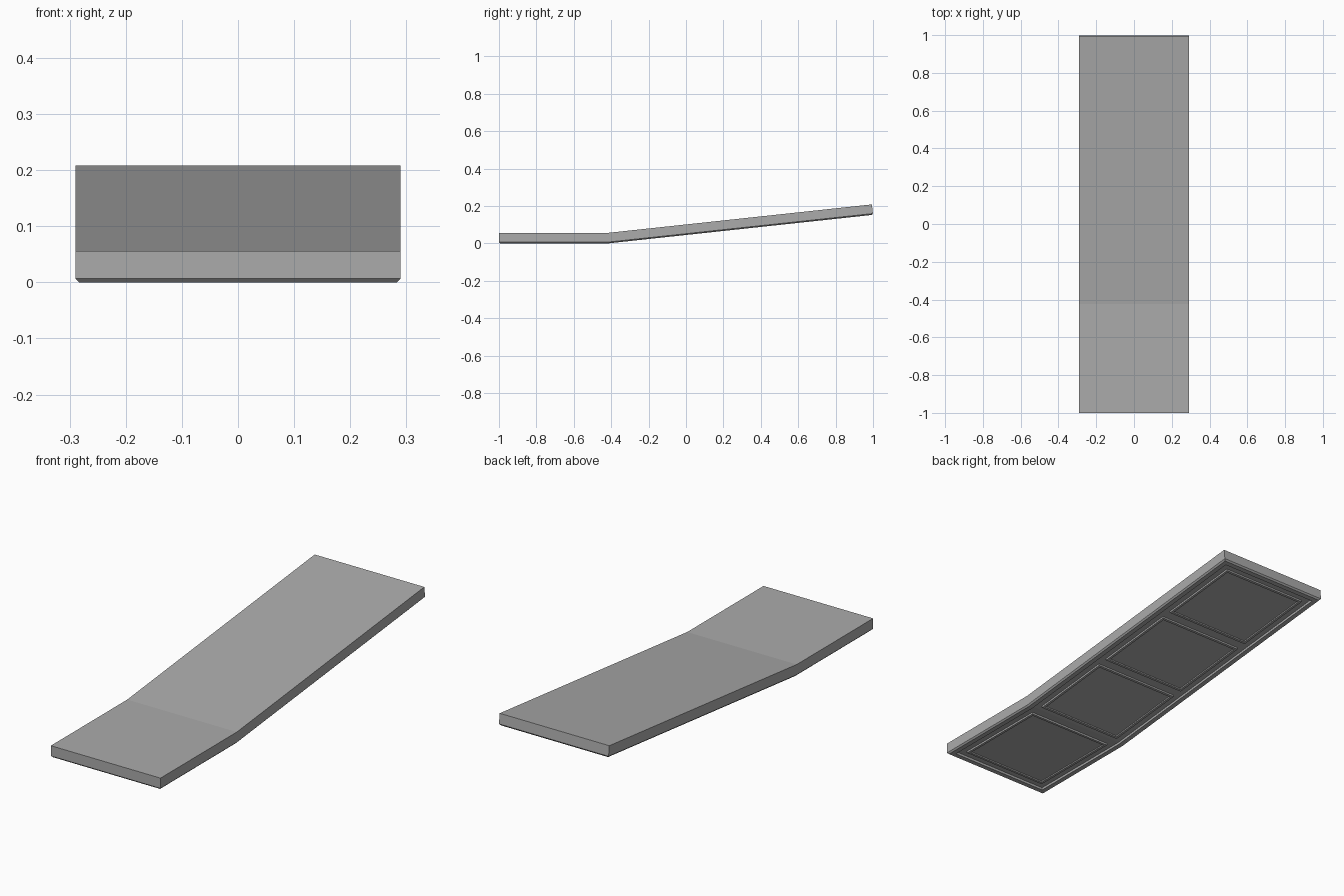
import bpy, bmesh
from mathutils import Vector
from math import atan2, cos, sin, tan

if "Cube" in bpy.data.objects:
    bpy.data.objects.remove(bpy.data.objects["Cube"])

HALF_W = 0.29
THICK = 0.056
BEND = -0.42
RISE = 0.153
ANG = atan2(RISE, 1.0 - BEND)
SLOPE_LEN = (1.0 - BEND) / cos(ANG)

grey = bpy.data.materials.new("dark_grey")
grey.diffuse_color = (0.407, 0.407, 0.407, 1)
grey.use_nodes = True
grey.node_tree.nodes["Principled BSDF"].inputs["Base Color"].default_value = grey.diffuse_color


def bend_point(x, s, z):
    """Map unfolded length s (0 at the bend) and height z onto the bent slab."""
    if abs(s) < 1e-4:
        return Vector((x, BEND - z * tan(ANG / 2), z))
    if s < 0:
        return Vector((x, BEND + s, z))
    return Vector((x, BEND + s * cos(ANG) - z * sin(ANG), s * sin(ANG) + z * cos(ANG)))


def finish(name, bm):
    bmesh.ops.recalc_face_normals(bm, faces=bm.faces)
    mesh = bpy.data.meshes.new(name)
    bm.to_mesh(mesh)
    bm.free()
    mesh.materials.append(grey)
    obj = bpy.data.objects.new(name, mesh)
    bpy.context.collection.objects.link(obj)
    return obj


def loft(bm, rings):
    """Join six-point rings (corners plus the two bend points) with quads."""
    loops = []
    for w, end, z in rings:
        s0, s1 = -(1 + BEND) + end, SLOPE_LEN - end
        pts = [(-w, s0), (w, s0), (w, 0), (w, s1), (-w, s1), (-w, 0)]
        loops.append([bm.verts.new(bend_point(x, s, z)) for x, s in pts])
    for a, b in zip(loops, loops[1:]):
        for i in range(6):
            j = (i + 1) % 6
            bm.faces.new((a[i], a[j], b[j], b[i]))
    for r in (loops[0], loops[-1]):
        bm.faces.new((r[0], r[1], r[2], r[5]))
        bm.faces.new((r[5], r[2], r[3], r[4]))


# bent slab: top, sides, chamfered lower edge, rim and sunken underside
bm = bmesh.new()
loft(bm, [(HALF_W, 0, THICK), (HALF_W, 0, 0.007), (HALF_W - 0.007, 0.007, 0),
          (HALF_W - 0.03, 0.03, 0), (HALF_W - 0.032, 0.032, 0.01)])
finish("ramp_slab", bm)


# raised underside pads, each with a border and a shallow sunken middle
def pad(name, s0, s1):
    bm = bmesh.new()
    rings = []
    for inset, z in ((0, 0.012), (0, 0.001), (0.012, 0.001), (0.014, 0.006)):
        w = 0.225 - inset
        rings.append([bm.verts.new(bend_point(x, s, z)) for x, s in
                      ((-w, s0 + inset), (w, s0 + inset), (w, s1 - inset), (-w, s1 - inset))])
    for a, b in zip(rings, rings[1:]):
        for i in range(4):
            j = (i + 1) % 4
            bm.faces.new((a[i], a[j], b[j], b[i]))
    bm.faces.new(rings[0])
    bm.faces.new(rings[-1])
    finish(name, bm)


pad("flat_pad", -0.512, -0.042)
GAP = 0.05
pitch = (SLOPE_LEN - 0.063 - 0.027 + GAP) / 3
for i in range(3):
    start = 0.027 + i * pitch
    pad(f"slope_pad_{i + 1}", start, start + pitch - GAP)
